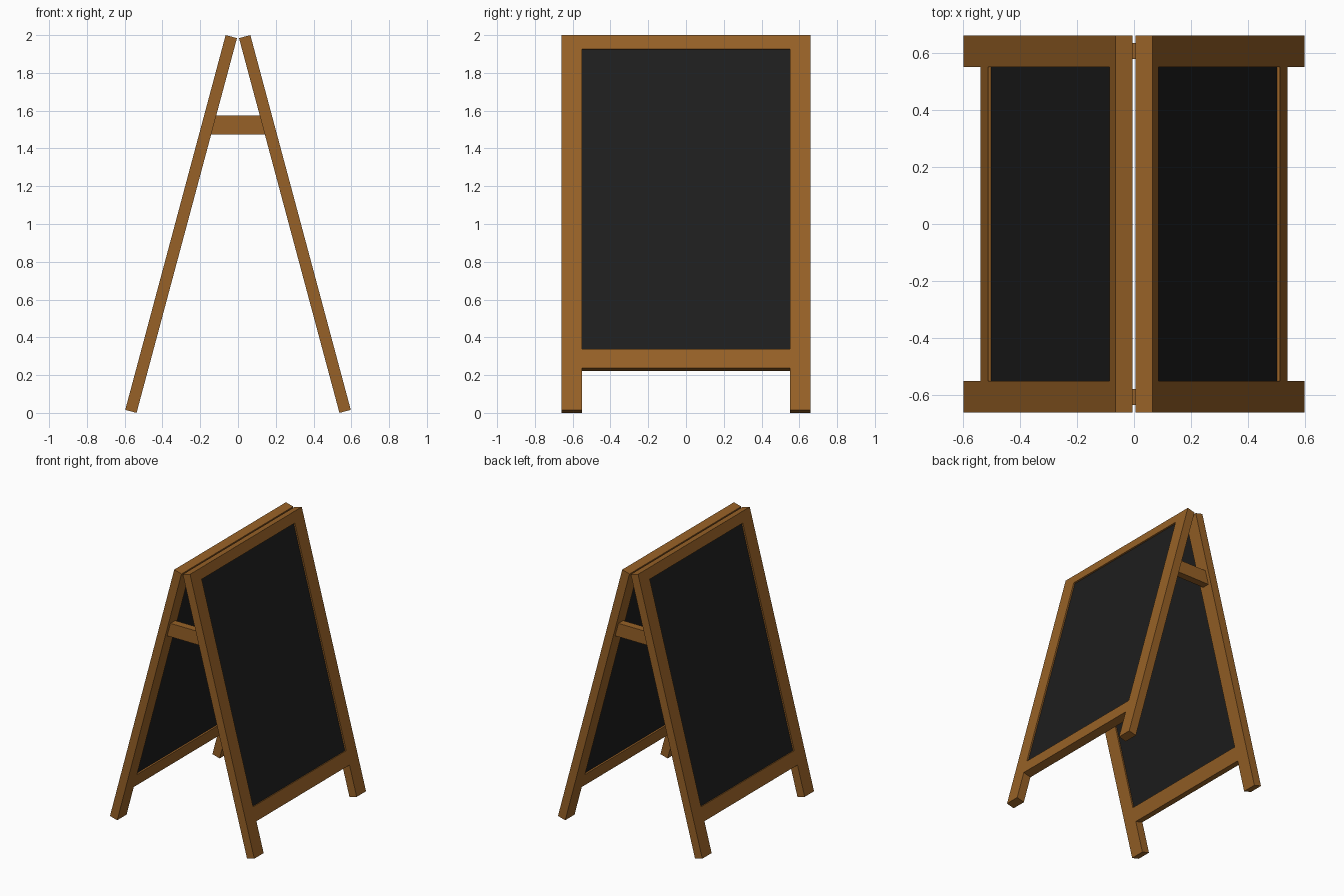
import bpy, bmesh, math
from mathutils import Matrix, Vector

if "Cube" in bpy.data.objects:
    bpy.data.objects.remove(bpy.data.objects["Cube"])

TILT = math.radians(15)
THICK = 0.062          # panel frame thickness
LENGTH = 2.054         # stile length along the slope
HALF_W = 0.66          # half width of a panel
STILE = 0.11           # stile width
INNER = HALF_W - STILE

def material(name, rgb):
    m = bpy.data.materials.new(name)
    m.diffuse_color = (*rgb, 1)
    m.use_nodes = True
    m.node_tree.nodes["Principled BSDF"].inputs["Base Color"].default_value = m.diffuse_color
    return m

wood = material("wood", (0.31, 0.12, 0.02))
slate = material("slate", (0.013, 0.013, 0.013))

# Panel space: x = outward thickness, y = width, z = minus distance down the slope
PANEL = (Matrix.Translation((0.0055, 0, 2 - THICK * math.sin(TILT)))
         @ Matrix.Rotation(-TILT, 4, 'Y'))

def box(name, lo, hi, mat, space=Matrix(), mirror=(False, False)):
    lo, hi = Vector(lo), Vector(hi)
    bm = bmesh.new()
    bmesh.ops.create_cube(bm, size=1)
    for v in bm.verts:
        v.co = space @ Vector([(lo[i] + hi[i]) / 2 + v.co[i] * (hi[i] - lo[i]) for i in range(3)])
    me = bpy.data.meshes.new(name)
    bm.to_mesh(me)
    bm.free()
    me.materials.append(mat)
    ob = bpy.data.objects.new(name, me)
    bpy.context.collection.objects.link(ob)
    if any(mirror):
        mod = ob.modifiers.new("Mirror", 'MIRROR')
        mod.use_axis = (*mirror, False)
        mod.use_mirror_merge = False
    return ob

# Sloping legs, mirrored to all four corners
box("frame_legs", (0, INNER, -LENGTH), (THICK, HALF_W, 0), wood, PANEL, (True, True))
# Rails across the top and bottom of both panels
box("top_rails", (0, -INNER, -0.076), (THICK, INNER, 0), wood, PANEL, (True, False))
box("bottom_rails", (0, -INNER, -1.824), (THICK, INNER, -1.72), wood, PANEL, (True, False))
# Recessed writing boards, tucked slightly into the frame
box("chalkboards", (0.011, -INNER - 0.01, -1.73), (THICK - 0.011, INNER + 0.01, -0.066),
    slate, PANEL, (True, False))
# Spreader bars joining the two panels
box("spreader_bars", (-0.15, 0.578, 1.475), (0.15, 0.634, 1.575), wood, mirror=(False, True))
